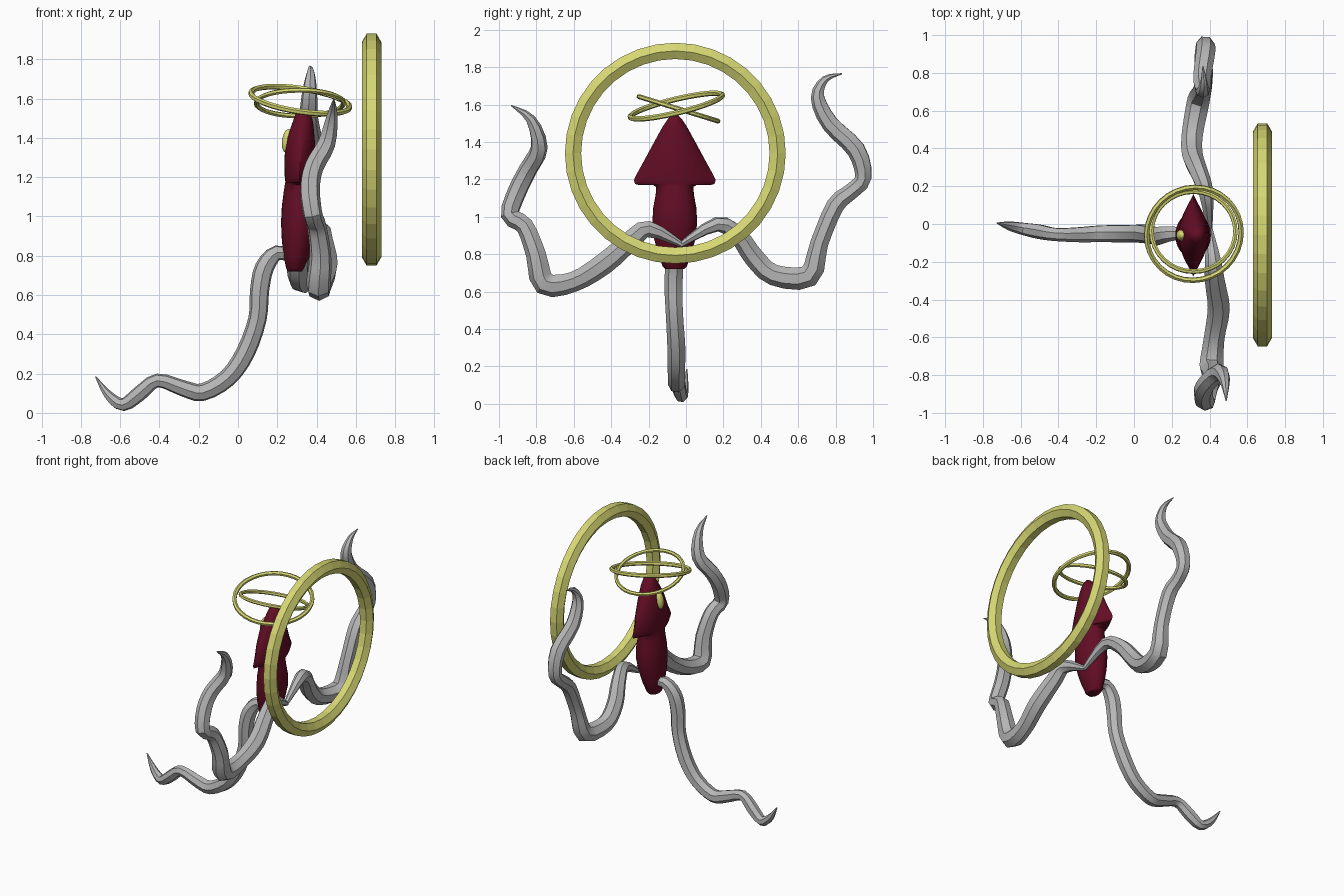
import bpy, bmesh, math
from mathutils import Vector

if "Cube" in bpy.data.objects:
    bpy.data.objects.remove(bpy.data.objects["Cube"])


def material(name, color):
    m = bpy.data.materials.new(name)
    m.diffuse_color = (*color, 1)
    m.use_nodes = True
    m.node_tree.nodes["Principled BSDF"].inputs["Base Color"].default_value = m.diffuse_color
    return m


CRIMSON = material("crimson", (0.125, 0.004, 0.018))
GOLD = material("pale gold", (0.67, 0.68, 0.17))
GREY = material("grey", (0.47, 0.47, 0.47))


def loft(name, sections, mat, closed=False, angle=30):
    """Skin a list of equally sized loops; cap the ends unless closed."""
    bm = bmesh.new()
    loops = [[bm.verts.new(p) for p in s] for s in sections]
    n = len(loops[0])
    pairs = list(zip(loops, loops[1:]))
    if closed:
        pairs.append((loops[-1], loops[0]))
    else:
        bm.faces.new(loops[0])
        bm.faces.new(loops[-1])
    for a, b in pairs:
        for i in range(n):
            j = (i + 1) % n
            bm.faces.new((a[i], a[j], b[j], b[i]))
    bmesh.ops.recalc_face_normals(bm, faces=bm.faces[:])
    mesh = bpy.data.meshes.new(name)
    bm.to_mesh(mesh)
    bm.free()
    mesh.materials.append(mat)
    ob = bpy.data.objects.new(name, mesh)
    bpy.context.collection.objects.link(ob)
    bpy.ops.object.select_all(action='DESELECT')
    ob.select_set(True)
    bpy.context.view_layer.objects.active = ob
    if angle:
        bpy.ops.object.shade_smooth_by_angle(angle=math.radians(angle))
    return ob


def spline(rows, steps):
    """Catmull-Rom resampling of rows of numbers."""
    rows = [Vector(r) for r in rows]
    rows = [rows[0]] + rows + [rows[-1]]
    out = []
    for a, b, c, d in zip(rows, rows[1:], rows[2:], rows[3:]):
        for k in range(steps):
            t = k / steps
            out.append(0.5 * (2 * b + (c - a) * t + (2 * a - 5 * b + 4 * c - d) * t * t
                              + (3 * b - a - 3 * c + d) * t ** 3))
    return out + [rows[-1]]


def ring(name, center, radius, thick, normal, segments):
    """Ring with a six-sided section, corners pointing along its axis."""
    q = Vector((0, 0, 1)).rotation_difference(Vector(normal))
    sections = []
    for i in range(segments):
        a = math.tau * i / segments
        out = Vector((math.cos(a), math.sin(a), 0))
        sections.append([Vector(center) + q @ (out * (radius + thick * math.sin(k * math.pi / 3))
                         + Vector((0, 0, thick * math.cos(k * math.pi / 3)))) for k in range(6)])
    return loft(name, sections, GOLD, closed=True, angle=0)


def tentacle(name, rows):
    """Faceted tapering tube; each row is x, y, z, radius."""
    pts = spline([r[:3] + (r[3],) for r in rows], 3)
    pos = [p.to_3d() for p in pts]
    side, prev, sections = None, None, []
    for i, p in enumerate(pos):
        tan = (pos[min(i + 1, len(pos) - 1)] - pos[max(i - 1, 0)]).normalized()
        if side is None:
            side = tan.orthogonal().normalized()
        else:
            side = prev.rotation_difference(tan) @ side
        prev = tan
        up = tan.cross(side)
        r = max(pts[i][3], 0.002)
        sections.append([p + r * (side * math.cos(k * math.tau / 7) + up * math.sin(k * math.tau / 7))
                         for k in range(7)])
    return loft(name, sections, GREY, angle=35)


# Body: mantle and pointed fin head; rows are z, x centre, x radius, y radius
profile = [(0.72, 0.29, 0.035, 0.05), (0.735, 0.29, 0.045, 0.065), (0.80, 0.298, 0.066, 0.088),
           (0.88, 0.305, 0.082, 0.11), (0.97, 0.313, 0.094, 0.12), (1.05, 0.315, 0.092, 0.115),
           (1.12, 0.314, 0.082, 0.102), (1.16, 0.314, 0.076, 0.10), (1.172, 0.314, 0.074, 0.12),
           (1.170, 0.314, 0.072, 0.19), (1.175, 0.314, 0.073, 0.212), (1.195, 0.314, 0.075, 0.219),
           (1.22, 0.314, 0.078, 0.208), (1.30, 0.316, 0.080, 0.164), (1.40, 0.320, 0.070, 0.11),
           (1.48, 0.330, 0.052, 0.066), (1.525, 0.332, 0.038, 0.036), (1.545, 0.332, 0.02, 0.014)]


def body_section(z, cx, rx, ry):
    loop = []
    for k in range(32):
        c, s = math.cos(k * math.tau / 32), math.sin(k * math.tau / 32)
        flat = abs(c) ** (1 + max(0, ry / rx - 1.5))  # thin the fin tips
        loop.append((cx + rx * math.copysign(flat, c), -0.06 + ry * s, z))
    return loop


loft("body", [body_section(*r) for r in profile], CRIMSON, angle=50)

# Eye on the face of the head
bpy.ops.mesh.primitive_uv_sphere_add(segments=16, ring_count=10, location=(0.25, -0.06, 1.385))
eye = bpy.context.object
eye.name = "eye"
eye.scale = (0.026, 0.03, 0.06)
eye.rotation_euler[1] = math.radians(8)
eye.data.materials.append(GOLD)
bpy.ops.object.shade_smooth_by_angle()

# Large ring behind the body and two tilted halos above it
ring("back_ring", (0.68, -0.057, 1.34), 0.547, 0.05, (1, 0, 0), 36)
ring("outer_halo", (0.317, -0.052, 1.592), 0.253, 0.015, (0.15, -0.24, 1), 32)
ring("inner_halo", (0.315, -0.04, 1.577), 0.222, 0.013, (0.0, 0.31, 1), 32)

# Tentacles
tentacle("front_tentacle", [
    (0.29, -0.05, 0.79, 0.03), (0.20, -0.05, 0.815, 0.04), (0.135, -0.06, 0.74, 0.05),
    (0.11, -0.065, 0.62, 0.05), (0.10, -0.06, 0.48, 0.048), (0.04, -0.05, 0.31, 0.05),
    (-0.05, -0.05, 0.18, 0.048), (-0.18, -0.05, 0.105, 0.046), (-0.28, -0.055, 0.125, 0.042),
    (-0.41, -0.055, 0.165, 0.036), (-0.50, -0.04, 0.10, 0.04), (-0.585, -0.025, 0.042, 0.034),
    (-0.66, -0.01, 0.09, 0.024), (-0.725, 0.005, 0.185, 0.003)])
tentacle("left_tentacle", [
    (0.40, -0.02, 0.85, 0.015), (0.42, -0.20, 0.935, 0.045), (0.43, -0.30, 0.87, 0.055),
    (0.45, -0.44, 0.75, 0.06), (0.425, -0.60, 0.655, 0.056), (0.41, -0.755, 0.645, 0.065),
    (0.42, -0.80, 0.80, 0.056), (0.40, -0.86, 0.95, 0.05), (0.38, -0.94, 1.01, 0.05),
    (0.365, -0.90, 1.14, 0.052), (0.385, -0.845, 1.25, 0.05), (0.45, -0.785, 1.37, 0.046),
    (0.48, -0.83, 1.52, 0.028), (0.488, -0.935, 1.595, 0.003)])
tentacle("right_tentacle", [
    (0.40, -0.03, 0.85, 0.015), (0.38, 0.165, 0.96, 0.04), (0.34, 0.28, 0.90, 0.05),
    (0.31, 0.36, 0.79, 0.056), (0.31, 0.47, 0.69, 0.058), (0.345, 0.66, 0.685, 0.062),
    (0.365, 0.715, 0.86, 0.05), (0.37, 0.80, 1.06, 0.05), (0.365, 0.885, 1.135, 0.045),
    (0.375, 0.95, 1.21, 0.046), (0.38, 0.91, 1.36, 0.052), (0.36, 0.77, 1.50, 0.048),
    (0.365, 0.705, 1.64, 0.038), (0.37, 0.745, 1.735, 0.02), (0.365, 0.835, 1.765, 0.003)])
